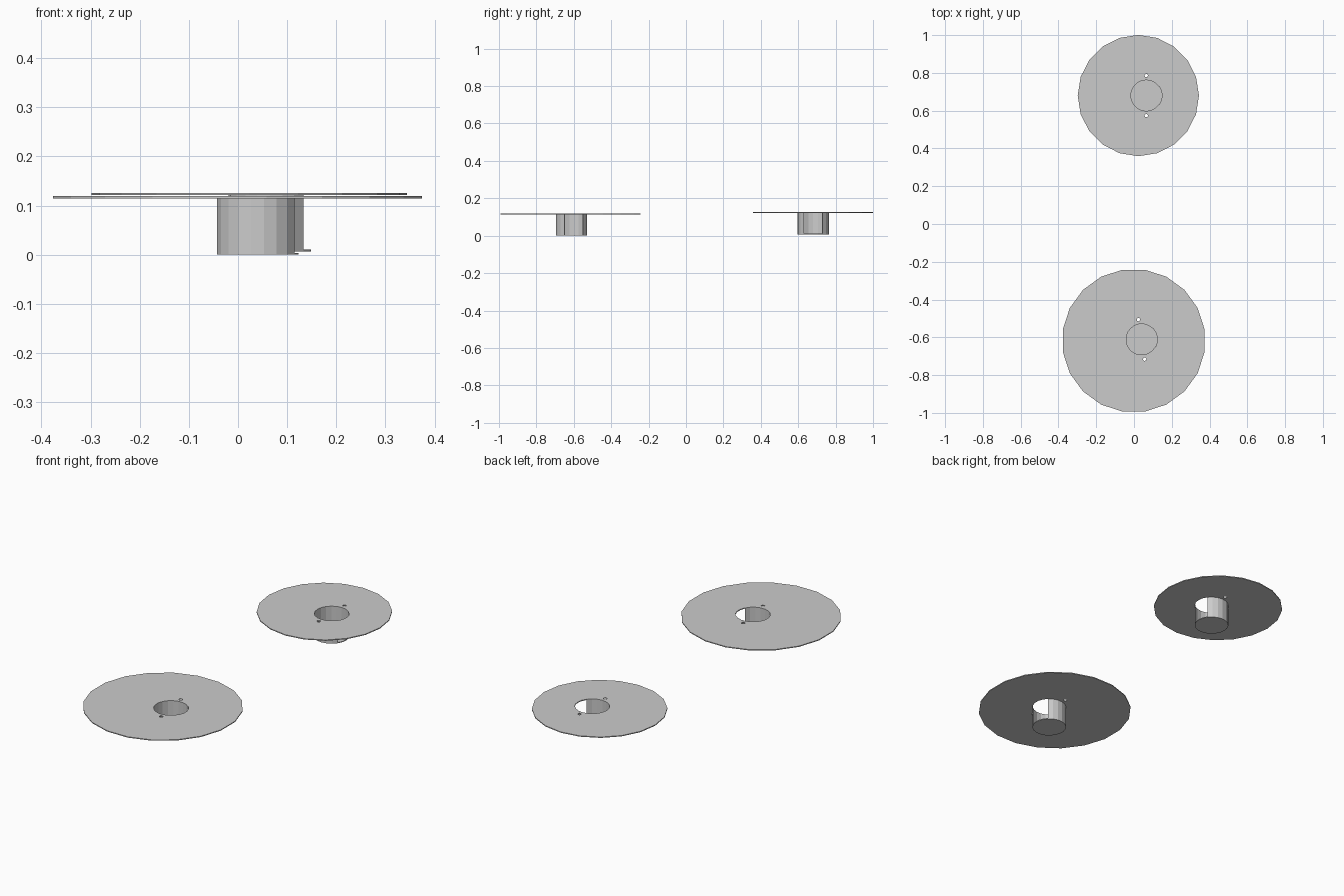
import bpy, bmesh
from math import sin, cos, radians

if "Cube" in bpy.data.objects:
    bpy.data.objects.remove(bpy.data.objects["Cube"])

STEP = 18  # twenty-sided circles


def circle(cx, cy, r, n):
    return [(cx + r * cos(radians(360 * i / n)), cy + r * sin(radians(360 * i / n))) for i in range(n)]


def plate(name, loops, z, thick, loc, rot):
    """Flat plate from an outer loop and any hole loops."""
    bm = bmesh.new()
    edges = []
    for pts in loops:
        vs = [bm.verts.new((x, y, z)) for x, y in pts]
        edges += [bm.edges.new((vs[i - 1], vs[i])) for i in range(len(vs))]
    bmesh.ops.triangle_fill(bm, edges=edges, use_beauty=True, use_dissolve=False)
    ret = bmesh.ops.extrude_face_region(bm, geom=bm.faces[:])
    top = [g for g in ret["geom"] if isinstance(g, bmesh.types.BMVert)]
    bmesh.ops.translate(bm, verts=top, vec=(0, 0, thick))
    bmesh.ops.recalc_face_normals(bm, faces=bm.faces[:])
    me = bpy.data.meshes.new(name)
    bm.to_mesh(me)
    bm.free()
    ob = bpy.data.objects.new(name, me)
    bpy.context.collection.objects.link(ob)
    ob.location = loc
    ob.rotation_euler.z = radians(rot)


def reel(prefix, loc, rot, radius, offset):
    """One half of a reel: flange with hub hole, open-sided hub, end cap."""
    hub, thick, height = 0.084, 0.0045, 0.119
    # flange, set off-centre from the hub, with two pin holes
    plate(prefix + "_flange",
          [circle(-offset, 0, radius, 20), circle(0, 0, hub, 20),
           circle(0, 0.106, 0.009, 10), circle(0, -0.106, 0.009, 10)],
          height - thick, thick, loc, rot)
    # hub wall with a 72 degree gap
    angles = [radians(a) for a in range(36, 325, STEP)]
    wall = [(hub * cos(a), hub * sin(a)) for a in angles]
    wall += [((hub - 0.002) * cos(a), (hub - 0.002) * sin(a)) for a in reversed(angles)]
    plate(prefix + "_hub_wall", [wall], 0.003, height - 0.003, loc, rot)
    # hub end cap
    plate(prefix + "_hub_cap", [circle(0, 0, hub, 20)], 0, 0.004, loc, rot)


reel("large_reel", (0.040, -0.611, 0), 9, 0.38, 0.042)
reel("small_reel", (0.065, 0.68, 0.007), 0, 0.321, 0.042)
